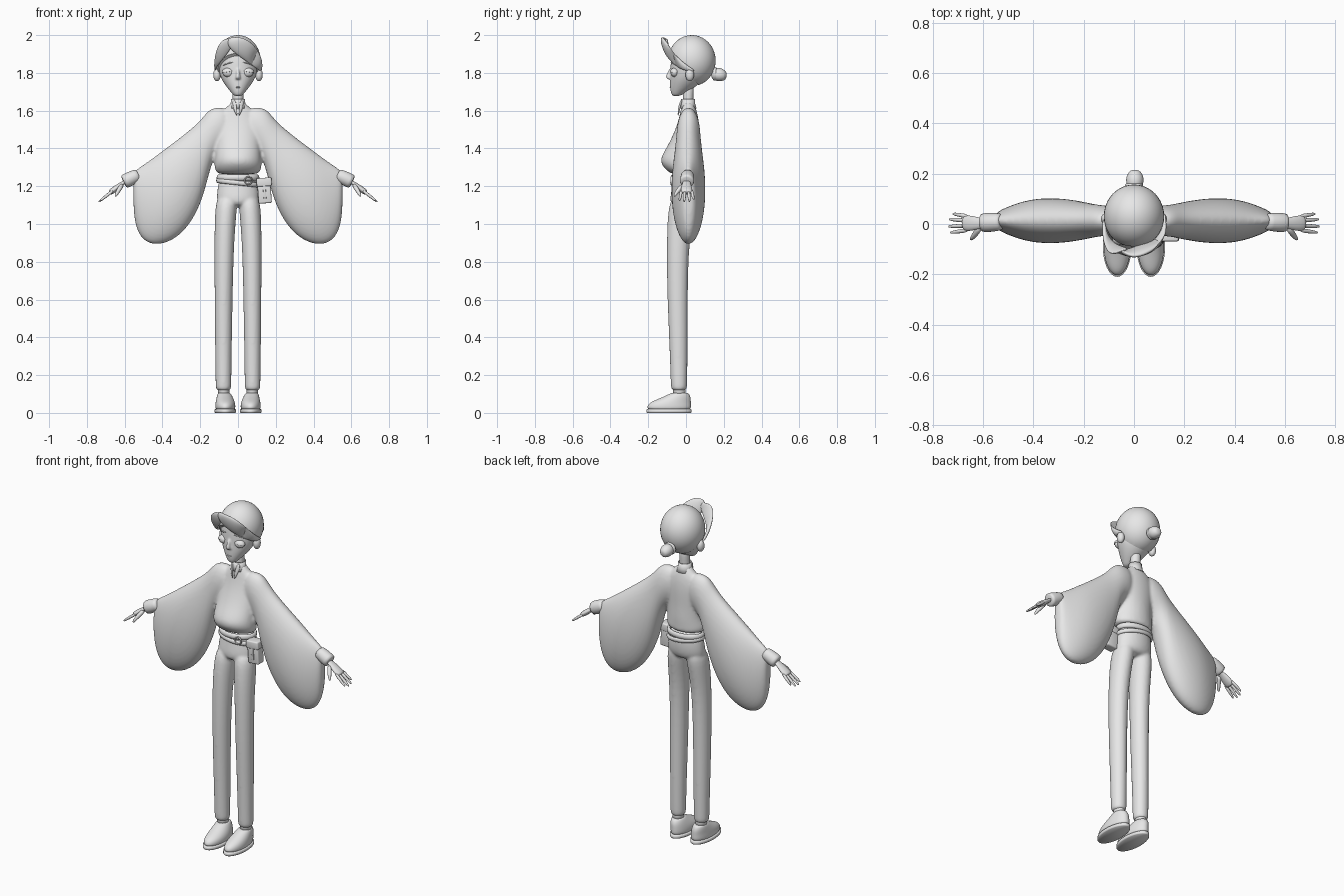
import bpy, bmesh, math
from mathutils import Vector as V, Matrix

cube = bpy.data.objects.get("Cube")
if cube:
    bpy.data.objects.remove(cube)

clay = bpy.data.materials.new("light_grey_clay")
clay.use_nodes = True
clay.diffuse_color = (0.8, 0.8, 0.8, 1)
clay.node_tree.nodes["Principled BSDF"].inputs["Base Color"].default_value = (0.8, 0.8, 0.8, 1)


def finish(name, bm, mirror=False, subsurf=0, voxel=0, relax=0):
    """Turn a bmesh into a smooth object with the chosen modifiers."""
    bmesh.ops.recalc_face_normals(bm, faces=bm.faces)
    for f in bm.faces:
        f.smooth = True
    mesh = bpy.data.meshes.new(name)
    bm.to_mesh(mesh)
    bm.free()
    mesh.materials.append(clay)
    ob = bpy.data.objects.new(name, mesh)
    bpy.context.collection.objects.link(ob)
    if mirror:
        ob.modifiers.new("mirror", 'MIRROR').use_mirror_merge = False
    if subsurf:
        ob.modifiers.new("subdivide", 'SUBSURF').levels = subsurf
        ob.modifiers["subdivide"].render_levels = subsurf
    if voxel:
        mod = ob.modifiers.new("blend", 'REMESH')
        mod.mode, mod.voxel_size, mod.use_smooth_shade = 'VOXEL', voxel, True
        mod = ob.modifiers.new("relax", 'SMOOTH')
        mod.factor, mod.iterations = 0.5, relax
    return ob


def loft(bm, sections, n=16, caps=True):
    """Skin elliptical sections given as (centre, half axis, half axis)."""
    rings = []
    for c, u, v in sections:
        angles = [math.tau * i / n for i in range(n)]
        rings.append([bm.verts.new(V(c) + V(u) * math.cos(a) + V(v) * math.sin(a)) for a in angles])
    for a, b in zip(rings, rings[1:]):
        for i in range(n):
            bm.faces.new((a[i], a[(i + 1) % n], b[(i + 1) % n], b[i]))
    if caps:
        bm.faces.new(rings[0])
        bm.faces.new(rings[-1])
    return bm


def level(z, x, y, rx, ry):
    return (x, y, z), (rx, 0, 0), (0, ry, 0)


def stack(bm, rows, **kw):
    return loft(bm, [level(*r) for r in rows], **kw)


def tube(bm, points, radii, flat=1.0, n=10):
    """Round limb through points; flat squashes it vertically."""
    pts = [V(p) for p in points]
    d = (pts[-1] - pts[0]).normalized()
    side = d.cross(V((0, 0, 1))).normalized()
    up = side.cross(d)
    return loft(bm, [(p, side * r, up * r * flat) for p, r in zip(pts, radii)], n)


def ball(bm, centre, radii, seg=24):
    m = Matrix.Translation(centre) @ Matrix.Diagonal((*radii, 1))
    bmesh.ops.create_uvsphere(bm, u_segments=seg, v_segments=seg // 2, radius=1, matrix=m)
    return bm


def ring(bm, centre, rx, ry, thick, upright=False, tilt=0):
    """Elliptical hoop, lying flat or standing upright."""
    n, m, c = 32, 8, V(centre)
    rows = []
    for i in range(n):
        a = math.tau * i / n
        out = V((math.cos(a), 0, math.sin(a))) if upright else V((math.cos(a), math.sin(a), 0))
        up = V((0, 1, 0)) if upright else V((0, 0, 1))
        p = c + V((rx * out.x, ry * out.y, ry * out.z + tilt * out.x))
        rows.append([bm.verts.new(p + (out * math.cos(b) * 0.6 + up * math.sin(b)) * thick)
                     for b in (math.tau * j / m for j in range(m))])
    for i in range(n):
        for j in range(m):
            r, s, k = rows[i], rows[(i + 1) % n], (j + 1) % m
            bm.faces.new((r[j], s[j], s[k], r[k]))
    return bm


# Blouse: torso blended with both hanging sleeves
torso = [(1.262, 0, 0, .098, .065), (1.275, 0, -.01, .12, .085), (1.305, 0, -.025, .127, .1),
         (1.345, 0, -.033, .123, .11), (1.42, 0, -.01, .118, .082), (1.52, 0, .012, .12, .06),
         (1.59, 0, .015, .1, .046), (1.622, 0, .012, .055, .036), (1.65, 0, .01, .034, .03)]
sleeve = [(.04, 1.62, 1.42, .05), (.12, 1.62, 1.38, .062), (.155, 1.605, 1.26, .066),
          (.18, 1.575, 1.16, .072), (.22, 1.53, 1.05, .08), (.3, 1.465, .935, .092),
          (.4, 1.39, .885, .09), (.48, 1.33, .89, .066), (.535, 1.295, .95, .042),
          (.555, 1.275, 1.06, .025)]
bm = bmesh.new()
stack(bm, torso, n=20)
for s in (1, -1):
    loft(bm, [((s * x, .013, (t + b) / 2), (0, w, 0), (0, 0, (t - b) / 2)) for x, t, b, w in sleeve], 20)
finish("blouse", bm, subsurf=2, voxel=.009, relax=5)

# Trousers: hips blended with both legs
bm = bmesh.new()
stack(bm, [(1.275, 0, 0, .094, .064), (1.2, 0, 0, .108, .073), (1.13, 0, -.01, .117, .078),
           (1.09, 0, -.015, .1, .06)], n=20)
for s in (1, -1):
    stack(bm, [(1.16, s * .056, -.01, .058, .07), (1.05, s * .066, -.027, .058, .072),
               (.9, s * .073, -.043, .053, .06), (.66, s * .076, -.046, .049, .056),
               (.34, s * .077, -.039, .045, .049), (.14, s * .077, -.037, .042, .044),
               (.115, s * .077, -.037, .042, .043)])
finish("trousers", bm, subsurf=2, voxel=.008, relax=4)

# Shoes, soles and ankles
finish("shoe", stack(bmesh.new(), [(.012, .067, -.09, .05, .113), (.03, .067, -.09, .055, .12),
       (.055, .067, -.085, .053, .113), (.082, .07, -.05, .044, .077), (.103, .073, -.034, .036, .05),
       (.107, .073, -.034, .028, .04)]), mirror=True, subsurf=2)
finish("sole", stack(bmesh.new(), [(0, .067, -.09, .053, .117), (.004, .067, -.09, .057, .12),
       (.018, .067, -.09, .057, .12), (.02, .067, -.09, .053, .115)], n=32), mirror=True)
finish("ankle", stack(bmesh.new(), [(.08, .075, -.034, .03, .034), (.16, .076, -.036, .03, .032)], n=20), mirror=True)

# Neck and stand-up collar with pointed lapels
finish("neck", stack(bmesh.new(), [(1.58, 0, .012, .032, .03), (1.66, 0, .01, .027, .026),
       (1.75, 0, .015, .032, .034)]), subsurf=2)
collar = finish("collar", stack(bmesh.new(), [(1.612, 0, .012, .05, .044), (1.635, 0, .01, .039, .039),
                (1.663, 0, .01, .037, .037)], n=24, caps=False))
collar.modifiers.new("cloth", 'SOLIDIFY').thickness = .005
finish("lapel", loft(bmesh.new(), [((.022, -.022, 1.66), (.009, .004, 0), (0, .004, 0)),
       ((.018, -.036, 1.62), (.013, .006, 0), (0, .005, 0)),
       ((.005, -.042, 1.57), (.003, 0, 0), (0, .004, 0))], 8), mirror=True, subsurf=1)

# Head with nose and lips blended in
bm = stack(bmesh.new(), [(1.676, 0, -.053, .018, .018), (1.692, 0, -.043, .033, .037), (1.72, 0, -.02, .057, .065),
           (1.76, 0, .002, .086, .088), (1.8, 0, .01, .102, .094), (1.85, 0, .016, .107, .099),
           (1.92, 0, .02, .1, .095), (1.97, 0, .02, .06, .06)], n=20)
loft(bm, [((0, -.078, 1.83), (.007, 0, 0), (0, .008, 0)), ((0, -.092, 1.79), (.01, 0, 0), (0, .013, 0)),
          ((0, -.095, 1.773), (.014, 0, 0), (0, .014, 0)), ((0, -.08, 1.763), (.01, 0, 0), (0, .01, 0))], 12)
finish("head", bm, subsurf=2, voxel=.005, relax=3)
bm = ball(bmesh.new(), (0, -.077, 1.724), (.018, .01, .004), 16)
finish("lips", ball(bm, (0, -.073, 1.717), (.014, .01, .004), 16))
finish("ear", ball(bmesh.new(), (.111, .02, 1.79), (.02, .023, .034)), mirror=True)

# Eyes with heavy upper lids and brows
finish("eye", ball(bmesh.new(), (.052, -.06, 1.8), (.03, .021, .022)), mirror=True)
bm = ball(bmesh.new(), (.052, -.06, 1.801), (.034, .025, .026))
bmesh.ops.bisect_plane(bm, geom=bm.verts[:] + bm.edges[:] + bm.faces[:], plane_co=(.052, -.06, 1.805),
                       plane_no=(.15, 0, 1), clear_inner=True)
lid = finish("eyelid", bm, mirror=True)
lid.modifiers.new("rim", 'SOLIDIFY').thickness = .004
finish("brow", tube(bmesh.new(), [(.022, -.08, 1.858), (.05, -.075, 1.853), (.082, -.052, 1.838)],
       [.003, .006, .002], .7), mirror=True, subsurf=1)

# Hair: skull cap cut away over the face, bun and swept locks
bm = ball(bmesh.new(), (0, .031, 1.865), (.12, .126, .135), 40)
cut = bmesh.ops.bisect_plane(bm, geom=bm.verts[:] + bm.edges[:] + bm.faces[:], plane_co=(0, -.085, 1.9),
                             plane_no=(0, -.125, -.115), clear_outer=True)
bmesh.ops.edgeloop_fill(bm, edges=[e for e in bm.edges if e.is_boundary])
hair = finish("hair_cap", bm)
bpy.context.view_layer.objects.active = hair
hair.select_set(True)
bpy.ops.object.shade_smooth_by_angle(angle=math.radians(40))
finish("hair_bun", tube(bmesh.new(), [(0, .135, 1.795), (.002, .15, 1.795), (.004, .18, 1.79), (.005, .207, 1.785),
       (.005, .215, 1.783)], [.022, .033, .04, .027, .012]), subsurf=2)
finish("bun_band", ring(bmesh.new(), (0, .152, 1.795), .03, .03, .01, upright=True))
finish("left_fringe", loft(bmesh.new(), [((-.055, -.105, 1.975), (.006, 0, .01), (0, .008, 0)),
       ((-.03, -.12, 1.962), (.018, -.012, .03), (0, .012, .004)),
       ((.015, -.112, 1.94), (.022, -.012, .046), (-.003, .016, .006)),
       ((.065, -.088, 1.905), (.022, -.008, .045), (-.01, .015, .003)),
       ((.105, -.05, 1.862), (.013, -.008, .036), (.014, -.008, 0)),
       ((.121, -.01, 1.832), (.004, -.004, .022), (.01, -.003, 0)),
       ((.121, .045, 1.812), (0, -.002, .005), (.004, 0, 0))], 12), subsurf=2)
finish("right_fringe", loft(bmesh.new(), [((-.03, -.1, 1.975), (-.008, 0, .01), (0, .008, 0)),
       ((-.06, -.108, 1.95), (-.02, -.014, .03), (.004, .01, .004)),
       ((-.092, -.095, 1.91), (-.014, -.014, .036), (.008, .01, 0)),
       ((-.112, -.06, 1.87), (-.006, -.01, .03), (.01, .006, 0)),
       ((-.12, -.015, 1.835), (0, -.004, .014), (.008, .002, 0)),
       ((-.119, .02, 1.815), (0, 0, .004), (.004, 0, 0))], 12), subsurf=2)

# Cuffs, hands and fingers
finish("cuff", tube(bmesh.new(), [(.525, .01, 1.262), (.535, .008, 1.257), (.6, .005, 1.225), (.606, .005, 1.222)],
       [.03, .036, .04, .034], n=20), mirror=True, subsurf=1)
bm = tube(bmesh.new(), [(.58, .003, 1.235), (.615, .003, 1.213), (.64, .003, 1.194), (.672, .003, 1.17),
          (.68, .003, 1.165)], [.02, .022, .031, .033, .026], .5, 12)
for y, spread, length in ((-.024, -.012, .9), (-.006, -.004, 1), (.013, .006, .97), (.03, .014, .78)):
    tube(bm, [V((.66, y, 1.178)) + V((.08, spread, -.063)) * length * t for t in (0, .4, .8, 1)],
         [.0095, .009, .0075, .004], n=8)
tube(bm, [(.612, -.01, 1.21), (.628, -.036, 1.185), (.643, -.055, 1.16), (.65, -.063, 1.145)],
     [.014, .013, .01, .005], n=8)
finish("hand", bm, mirror=True, subsurf=1)

# Belt straps, buckle and hip pouch
finish("belt", ring(bmesh.new(), (0, 0, 1.245), .103, .071, .017))
finish("slung_strap", ring(bmesh.new(), (0, -.001, 1.218), .108, .075, .013, tilt=-.012))
finish("buckle", ring(bmesh.new(), (.055, -.077, 1.23), .02, .02, .006, upright=True))


def box(name, centre, size, bevel):
    bm = bmesh.new()
    m = Matrix.Translation(centre) @ Matrix.Rotation(math.radians(-4), 4, 'Y') @ Matrix.Diagonal((*size, 1))
    bmesh.ops.create_cube(bm, size=1, matrix=m)
    bmesh.ops.bevel(bm, geom=bm.edges[:], offset=bevel, segments=3, profile=.5, affect='EDGES')
    ob = finish(name, bm)
    bpy.context.view_layer.objects.active = ob
    ob.select_set(True)
    bpy.ops.object.shade_smooth_by_angle(angle=math.radians(30))


bpy.ops.object.select_all(action='DESELECT')
box("pouch", (.14, -.035, 1.172), (.07, .055, .125), .008)
box("pouch_flap", (.138, -.037, 1.222), (.08, .064, .045), .007)
box("pouch_strap", (.14, -.064, 1.18), (.014, .008, .09), .002)
